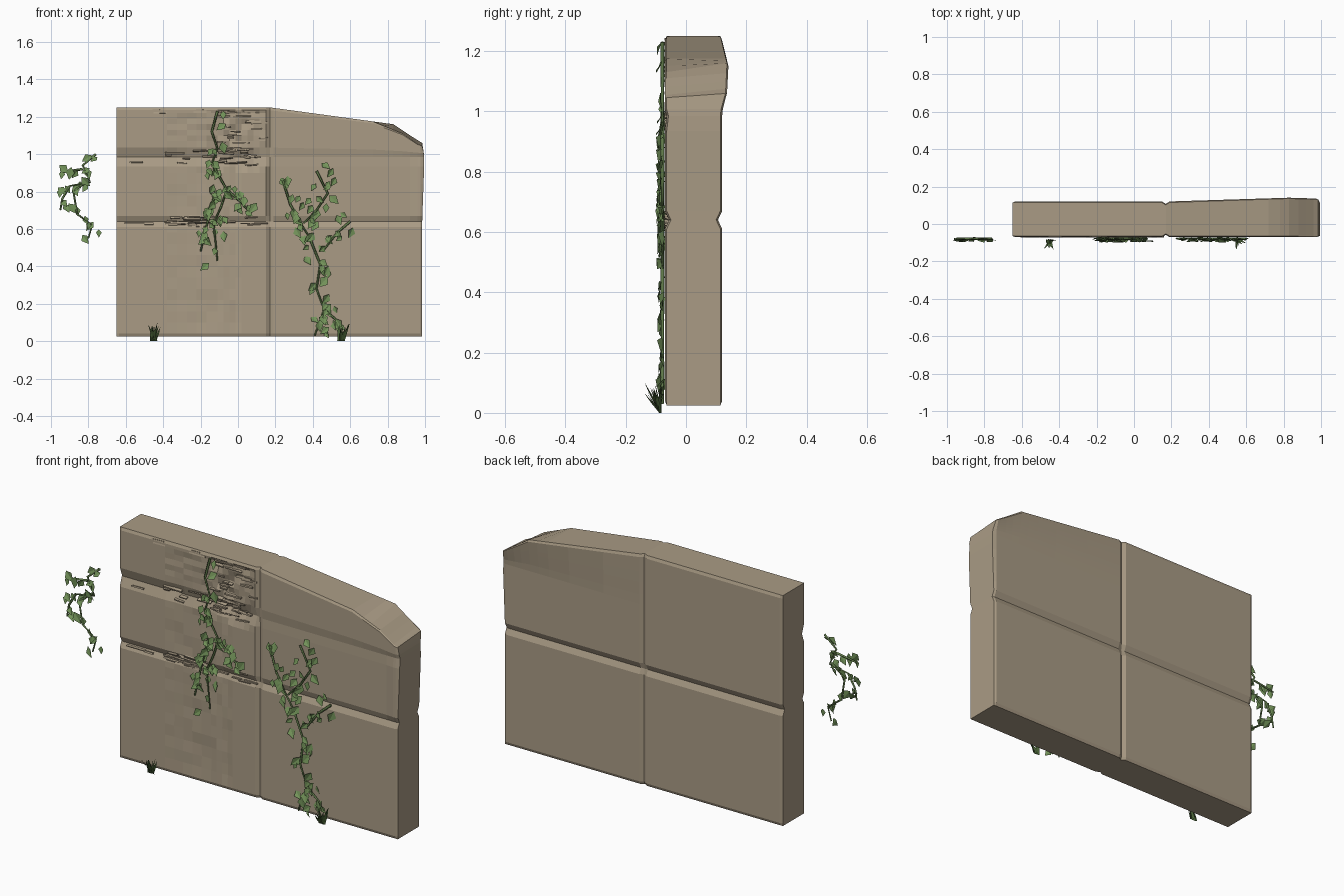
import bpy, bmesh, math, random
from mathutils import Vector, Matrix

random.seed(7)
if "Cube" in bpy.data.objects:
    bpy.data.objects.remove(bpy.data.objects["Cube"])


def material(name, rgb):
    mat = bpy.data.materials.new(name)
    mat.use_nodes = True
    mat.diffuse_color = (*rgb, 1)
    mat.node_tree.nodes["Principled BSDF"].inputs["Base Color"].default_value = (*rgb, 1)
    return mat


STONE = material("tan stone", (0.40, 0.33, 0.235))
LEAF = material("leaf green", (0.17, 0.29, 0.10))
STEM = material("stem green", (0.12, 0.20, 0.07))
GRASS = material("dark grass", (0.07, 0.13, 0.04))


def finish(bm, name, mat):
    mesh = bpy.data.meshes.new(name)
    bm.to_mesh(mesh)
    bm.free()
    mesh.materials.append(mat)
    obj = bpy.data.objects.new(name, mesh)
    bpy.context.collection.objects.link(obj)
    return obj


def lerp_path(points, x):
    for (a, za), (b, zb) in zip(points, points[1:]):
        if x <= b:
            return za + (zb - za) * max(0, x - a) / (b - a)
    return points[-1][1]


# Wall: vertical rings of front and back points, joined column by column
LEFT, RIGHT, SEAM, COURSE, UPPER, TOP = -0.65, 0.985, 0.17, 0.64, 1.0, 1.25
FRONT_TOP = [(LEFT, TOP), (SEAM, TOP), (0.72, 1.175), (0.88, 1.11), (0.96, 1.055), (1, 1.04)]
BACK_TOP = [(LEFT, TOP), (SEAM, TOP), (0.83, 1.16), (0.92, 1.10), (1, 1.05)]


def groove(value, centre, half):
    return max(0, 1 - abs(value - centre) / half)


def surface(x, z, front):
    """Point on the wall skin with grooves, worn edges and rough patches."""
    top = lerp_path(FRONT_TOP if front else BACK_TOP, x)
    frac = max(0, z - UPPER) / (TOP - UPPER)
    left_half = x < SEAM
    dent = 0.014 * groove(z, COURSE, 0.03)
    dent = max(dent, 0.012 * groove(x, SEAM, 0.02))
    if front:
        dent = max(dent, (0.018 if left_half else 0.006) * groove(z, 0.985, 0.05))
        if -0.38 < x < 0.0 and 0.08 < z < 1.22:
            dent += random.uniform(0, 0.006)
        if -0.12 < x < 0.15 and 0.92 < z < 1.23:
            dent += random.uniform(0, 0.018)
        if not left_half and x < 0.96 and COURSE + 0.02 < z < 0.96:
            dent += 0.004
    rim = min(x - LEFT, RIGHT - x, z - 0.025, TOP - z)
    dent += 0.006 if rim < 0.005 else 0
    bulge = 0.022 * groove(x, 0.83, 0.66) * groove(frac, 1, 1)
    y = -0.07 + dent if front else 0.12 - dent + bulge
    height = min(z, UPPER) + frac * (top - UPPER)
    if x > RIGHT - 0.005 and z > COURSE:
        x += 0.011 * groove(z, 0.95, 0.3)
    return Vector((x, y, height))


columns = [LEFT, LEFT + 0.015, -0.5]
columns += [-0.38 + 0.053 * i for i in range(5)]
columns += [-0.11 + 0.032 * i for i in range(8)]
columns += [SEAM - 0.02, SEAM, SEAM + 0.02]
columns += [0.4, 0.6, 0.72, 0.78, 0.83, 0.88, 0.92, 0.96, RIGHT - 0.01, RIGHT]
rows = [0.025, 0.04] + [0.1 + 0.06 * i for i in range(9)]
rows += [COURSE - 0.03, COURSE, COURSE + 0.03, 0.72, 0.78, 0.84, 0.9, 0.935, 0.985, 1.035]
rows += [1.07, 1.1, 1.13, 1.16, 1.19, 1.22, TOP - 0.015, TOP]

bm = bmesh.new()
rings = []
for x in columns:
    ring = [bm.verts.new(surface(x, z, True)) for z in rows]
    ring += [bm.verts.new(surface(x, z, False)) for z in reversed(rows)]
    rings.append(ring)
count = len(rings[0])
for a, b in zip(rings, rings[1:]):
    for i in range(count):
        j = (i + 1) % count
        bm.faces.new((a[i], b[i], b[j], a[j]))
for ring in (rings[0], rings[-1]):
    for i in range(len(rows) - 1):
        bm.faces.new((ring[i], ring[i + 1], ring[-2 - i], ring[-1 - i]))
bmesh.ops.recalc_face_normals(bm, faces=bm.faces)
finish(bm, "wall", STONE)

# Thin broken flakes of stone along the worn courses
bm = bmesh.new()
ZONES = [(-0.10, 0.14, 0.94, 1.03, 20), (-0.10, 0.14, 1.06, 1.23, 16),
         (-0.36, -0.12, 0.61, 0.67, 18), (-0.60, 0.14, 0.62, 0.66, 8),
         (-0.60, -0.1, 0.95, 1.03, 8), (-0.60, 0.0, 1.22, 1.24, 6)]
for x0, x1, z0, z1, number in ZONES:
    for i in range(number):
        place = Vector((random.uniform(x0, x1), -0.062, random.uniform(z0, z1)))
        length = random.uniform(0.03, 0.11)
        length = min(length, 2 * (SEAM - 0.01 - place.x))
        size = Matrix.Diagonal((length, 0.018, random.uniform(0.004, 0.01), 1))
        turn = Matrix.Rotation(random.uniform(-0.08, 0.08), 4, "Y")
        tilt = Matrix.Rotation(random.uniform(-0.5, 0.5), 4, "X")
        bmesh.ops.create_cube(bm, size=1, matrix=Matrix.Translation(place) @ turn @ tilt @ size)
finish(bm, "stone_flakes", STONE)


# Ivy: thin stems with folded kite leaves scattered along them
def ivy(name, stems, bare_stems=()):
    curve = bpy.data.curves.new(name + "_stems", "CURVE")
    curve.dimensions = "3D"
    curve.bevel_depth = 0.007
    curve.bevel_resolution = 0
    curve.use_fill_caps = True
    curve.materials.append(STEM)
    bm = bmesh.new()
    for path, leaves, spread in stems:
        points = [Vector((x, -0.078, z)) for x, z in path]
        spline = curve.splines.new("POLY")
        spline.points.add(len(points) - 1)
        for i, (target, p) in enumerate(zip(spline.points, points)):
            target.co = (*p, 1)
            target.radius = 1 - 0.5 * i / len(points)
        for i in range(leaves):
            along = (i + random.random()) / leaves * (len(points) - 1)
            k = min(int(along), len(points) - 2)
            spot = points[k].lerp(points[k + 1], along - k)
            spot += Vector((random.uniform(-spread, spread), random.uniform(-0.012, 0.004),
                            random.uniform(-spread, spread)))
            spot.x = max(spot.x, -0.96)
            add_leaf(bm, spot, random.uniform(0.04, 0.07))
    obj = bpy.data.objects.new(name + "_stems", curve)
    bpy.context.collection.objects.link(obj)
    finish(bm, name + "_leaves", LEAF)


def add_leaf(bm, spot, length):
    frame = (Matrix.Translation(spot) @ Matrix.Rotation(random.uniform(-1, 1), 4, "Y")
             @ Matrix.Rotation(random.uniform(-0.4, 0.1), 4, "X")
             @ Matrix.Rotation(random.uniform(-0.5, 0.5), 4, "Z"))
    base, tip, left, right = [bm.verts.new(frame @ (Vector(c) * length)) for c in
                              ((0, 0, 0.5), (0, 0, -0.5), (-0.36, -0.1, 0.1), (0.36, -0.1, 0.1))]
    bm.faces.new((base, left, tip))
    bm.faces.new((base, tip, right))


ivy("left_ivy", [
    ([(-0.76, 1.0), (-0.83, 0.94), (-0.79, 0.85), (-0.90, 0.83)], 5, 0.02),
    ([(-0.80, 0.86), (-0.88, 0.80), (-0.86, 0.68), (-0.78, 0.62), (-0.80, 0.55)], 10, 0.04),
    ([(-0.83, 0.92), (-0.90, 0.91), (-0.95, 0.90)], 5, 0.025),
    ([(-0.90, 0.83), (-0.94, 0.76), (-0.95, 0.70)], 5, 0.03)])
ivy("middle_ivy", [
    ([(-0.11, 1.23), (-0.14, 1.12), (-0.11, 1.03), (-0.14, 0.95)], 6, 0.05),
    ([(-0.14, 0.95), (-0.06, 0.81), (-0.09, 0.72), (-0.13, 0.63), (-0.11, 0.43)], 24, 0.07),
    ([(-0.12, 0.80), (-0.16, 0.65), (-0.20, 0.48)], 12, 0.04),
    ([(-0.06, 0.81), (0.02, 0.74), (0.07, 0.68)], 11, 0.05)])
ivy("right_ivy", [
    ([(0.24, 0.86), (0.28, 0.73), (0.34, 0.62), (0.38, 0.56)], 13, 0.05),
    ([(0.42, 0.91), (0.48, 0.79), (0.42, 0.70), (0.35, 0.63)], 16, 0.07),
    ([(0.38, 0.56), (0.44, 0.41), (0.42, 0.28), (0.46, 0.17), (0.41, 0.03)], 24, 0.05),
    ([(0.60, 0.64), (0.53, 0.58), (0.46, 0.49)], 9, 0.04),
    ([(0.46, 0.17), (0.53, 0.11), (0.56, 0.06)], 6, 0.03)])


# Grass tufts at the foot of the wall, leaning forward
def tuft(name, x):
    bm = bmesh.new()
    for i in range(11):
        root = Vector((x + random.uniform(-0.015, 0.015), -0.085, 0.0))
        lean = Vector((random.uniform(-0.045, 0.045), random.uniform(-0.055, 0.005),
                       random.uniform(0.06, 0.105)))
        side = Vector((0.006, random.uniform(-0.004, 0.004), 0))
        a, b = bm.verts.new(root - side), bm.verts.new(root + side)
        c = bm.verts.new(root + lean * 0.5 + side)
        d = bm.verts.new(root + lean * 0.5 - side)
        bm.faces.new((a, b, c, d))
        bm.faces.new((d, c, bm.verts.new(root + lean)))
    finish(bm, name, GRASS)


tuft("left_grass_tuft", -0.45)
tuft("right_grass_tuft", 0.55)
